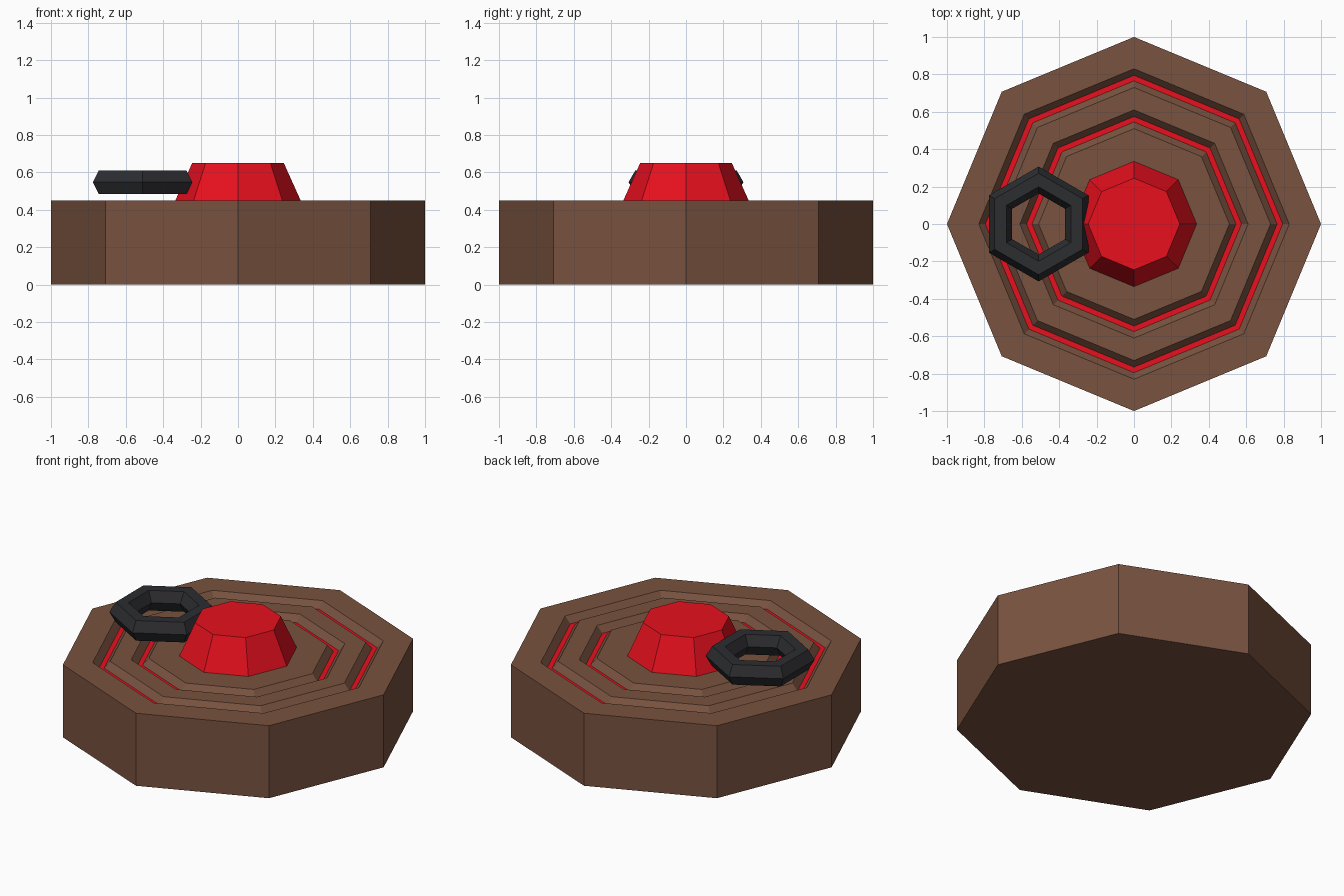
import bpy, bmesh
from math import sin, cos, pi

if "Cube" in bpy.data.objects:
    bpy.data.objects.remove(bpy.data.objects["Cube"])


def material(name, color):
    m = bpy.data.materials.new(name)
    m.diffuse_color = (*color, 1)
    m.use_nodes = True
    m.node_tree.nodes["Principled BSDF"].inputs["Base Color"].default_value = m.diffuse_color
    return m


BROWN = material("brown", (0.19, 0.085, 0.05))
RED = material("red", (0.80, 0.005, 0.013))
BLACK = material("black", (0.025, 0.026, 0.030))


def lathe(name, profile, sides, mats, phase=0.0, closed=False, marked=()):
    """Spin (radius, z) points around z; segments in `marked` use the second material."""
    bm = bmesh.new()
    rings = [[bm.verts.new((r * cos(phase + 2 * pi * i / sides),
                            r * sin(phase + 2 * pi * i / sides), z))
              for i in range(sides)] for r, z in profile]
    n = len(rings)
    for k in range(n if closed else n - 1):
        a, b = rings[k], rings[(k + 1) % n]
        for i in range(sides):
            j = (i + 1) % sides
            f = bm.faces.new((a[i], a[j], b[j], b[i]))
            f.material_index = int(k in marked)
    if not closed:
        bm.faces.new(rings[0][::-1])
        bm.faces.new(rings[-1])
    bmesh.ops.recalc_face_normals(bm, faces=bm.faces)
    mesh = bpy.data.meshes.new(name)
    bm.to_mesh(mesh)
    bm.free()
    for m in mats:
        mesh.materials.append(m)
    ob = bpy.data.objects.new(name, mesh)
    bpy.context.collection.objects.link(ob)
    return ob


# Octagonal slab with two sloped grooves that have red floors
TOP, DEPTH = 0.45, 0.04
profile, floors = [(1.0, 0.0), (1.0, TOP)], []
for r in (0.83, 0.61):
    profile += [(r, TOP), (r - 0.035, TOP - DEPTH),
                (r - 0.065, TOP - DEPTH), (r - 0.10, TOP)]
    floors.append(len(profile) - 3)
lathe("base", profile, 8, [BROWN, RED], marked=floors)

# Tapered centre button
lathe("centre_button", [(0.335, TOP), (0.245, 0.65)], 8, [RED])

# Six-sided ring with a hexagonal cross-section, lying above the slab
section = [(0.235 + 0.072 * cos(k * pi / 3), 0.072 * sin(k * pi / 3)) for k in range(6)]
ring = lathe("ring_handle", section, 6, [BLACK], phase=pi / 6, closed=True)
ring.location = (-0.51, 0, 0.548)
